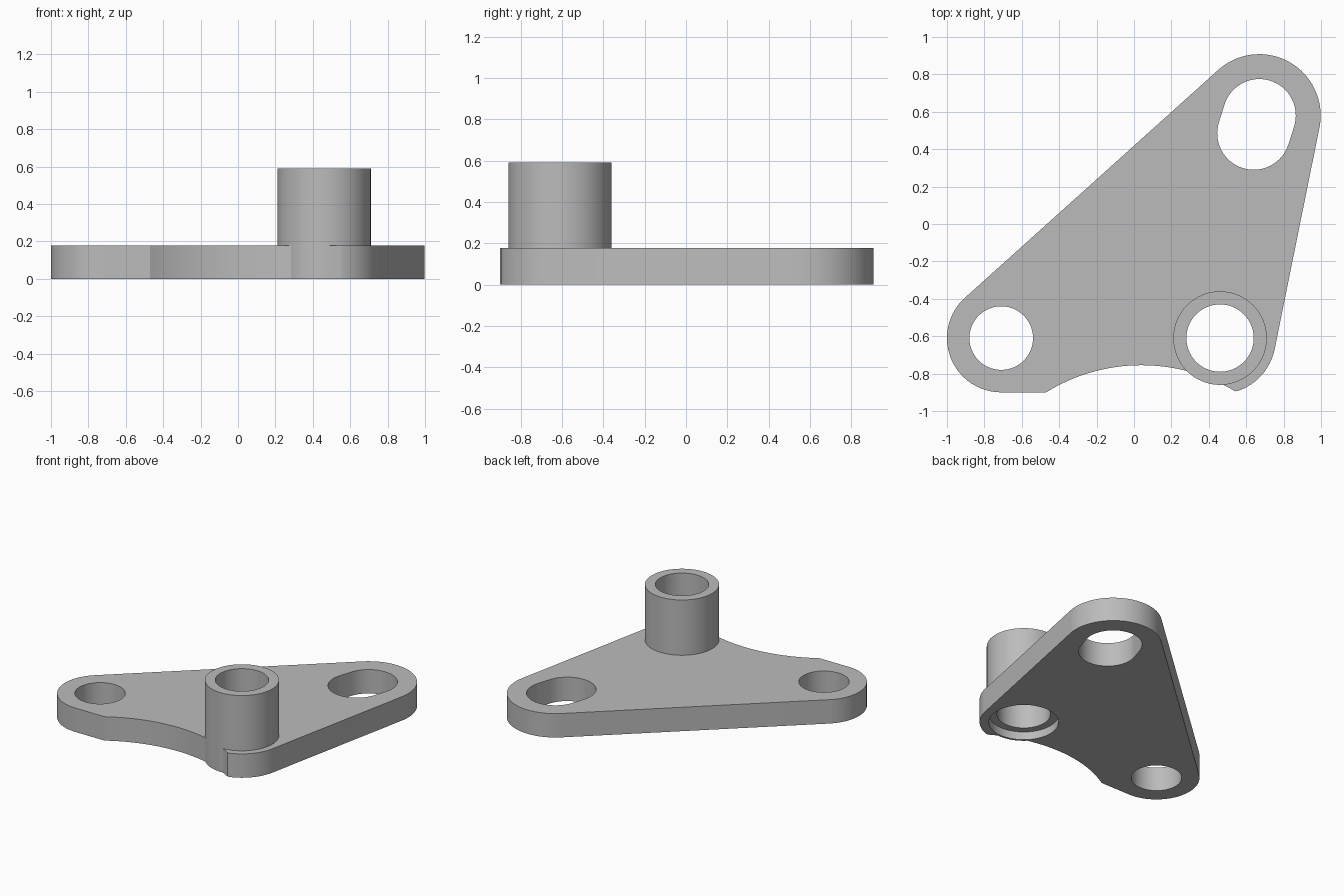
import bpy
import bmesh
from math import radians, cos, sin, atan2, pi
from mathutils import Vector

cube = bpy.data.objects.get("Cube")
if cube:
    bpy.data.objects.remove(cube, do_unlink=True)

THICK, BOSS_TOP, RECESS = 0.178, 0.59, 0.06
LEFT_EYE = Vector((-0.71, -0.61))
BOSS = Vector((0.46, -0.61))
SLOT_A, SLOT_B = Vector((0.67, 0.58)), Vector((0.64, 0.485))

grey = bpy.data.materials.new("plain grey")
grey.use_nodes = True
colour = (0.5, 0.5, 0.5, 1)
grey.diffuse_color = colour
grey.node_tree.nodes["Principled BSDF"].inputs["Base Color"].default_value = colour


def arc(centre, radius, start, end, steps=32):
    """Points along an arc, angles in degrees."""
    angles = [radians(start + (end - start) * i / steps) for i in range(steps + 1)]
    return [centre + radius * Vector((cos(a), sin(a))) for a in angles]


def circle(centre, radius):
    return arc(centre, radius, 0, 360, 96)[:-1]


def prism(name, outline, bottom, top):
    """Extrude a closed outline between two heights."""
    bm = bmesh.new()
    face = bm.faces.new([bm.verts.new((p.x, p.y, bottom)) for p in outline])
    side = bmesh.ops.extrude_face_region(bm, geom=[face])["geom"]
    verts = [g for g in side if isinstance(g, bmesh.types.BMVert)]
    bmesh.ops.translate(bm, verts=verts, vec=(0, 0, top - bottom))
    bmesh.ops.recalc_face_normals(bm, faces=bm.faces[:])
    mesh = bpy.data.meshes.new(name)
    bm.to_mesh(mesh)
    bm.free()
    obj = bpy.data.objects.new(name, mesh)
    bpy.context.collection.objects.link(obj)
    mesh.materials.append(grey)
    return obj


# Plate outline: three rounded corners and a shallow scooped front edge
scoop_centre, scoop_radius = Vector((0.04, -1.724)), 0.969
outline = (arc(BOSS, 0.298, -72, -11.5, 20)
           + arc(SLOT_A, 0.328, -11.5, 132)
           + arc(LEFT_EYE, 0.29, 132, 270)
           + arc(scoop_centre, scoop_radius, 121.7, 58.9))
bracket = prism("mounting_bracket", outline, 0, THICK)

# Slot outline: two half circles
slot_dir = SLOT_A - SLOT_B
lean = atan2(slot_dir.y, slot_dir.x) * 180 / pi
slot = arc(SLOT_A, 0.195, lean - 90, lean + 90) + arc(SLOT_B, 0.195, lean + 90, lean + 270)

# Boss tube, then through holes and the recess under the boss
tools = [
    (prism("boss", circle(BOSS, 0.25), 0, BOSS_TOP), 'UNION'),
    (prism("boss_bore", circle(BOSS, 0.18), -0.1, 0.8), 'DIFFERENCE'),
    (prism("boss_recess", circle(BOSS, 0.235), -0.1, RECESS), 'DIFFERENCE'),
    (prism("eye_hole", circle(LEFT_EYE, 0.17), -0.1, 0.4), 'DIFFERENCE'),
    (prism("slot_hole", slot, -0.1, 0.4), 'DIFFERENCE'),
]
for tool, operation in tools:
    tool.hide_render = True
    mod = bracket.modifiers.new(tool.name, 'BOOLEAN')
    mod.object, mod.operation, mod.solver = tool, operation, 'EXACT'

# Bake the booleans and drop the helpers
bpy.context.view_layer.update()
evaluated = bracket.evaluated_get(bpy.context.evaluated_depsgraph_get())
bracket.data = bpy.data.meshes.new_from_object(evaluated)
bracket.modifiers.clear()
for tool, _ in tools:
    bpy.data.objects.remove(tool, do_unlink=True)

bpy.ops.object.select_all(action='DESELECT')
bracket.select_set(True)
bpy.context.view_layer.objects.active = bracket
bpy.ops.object.shade_smooth_by_angle(angle=radians(30))
